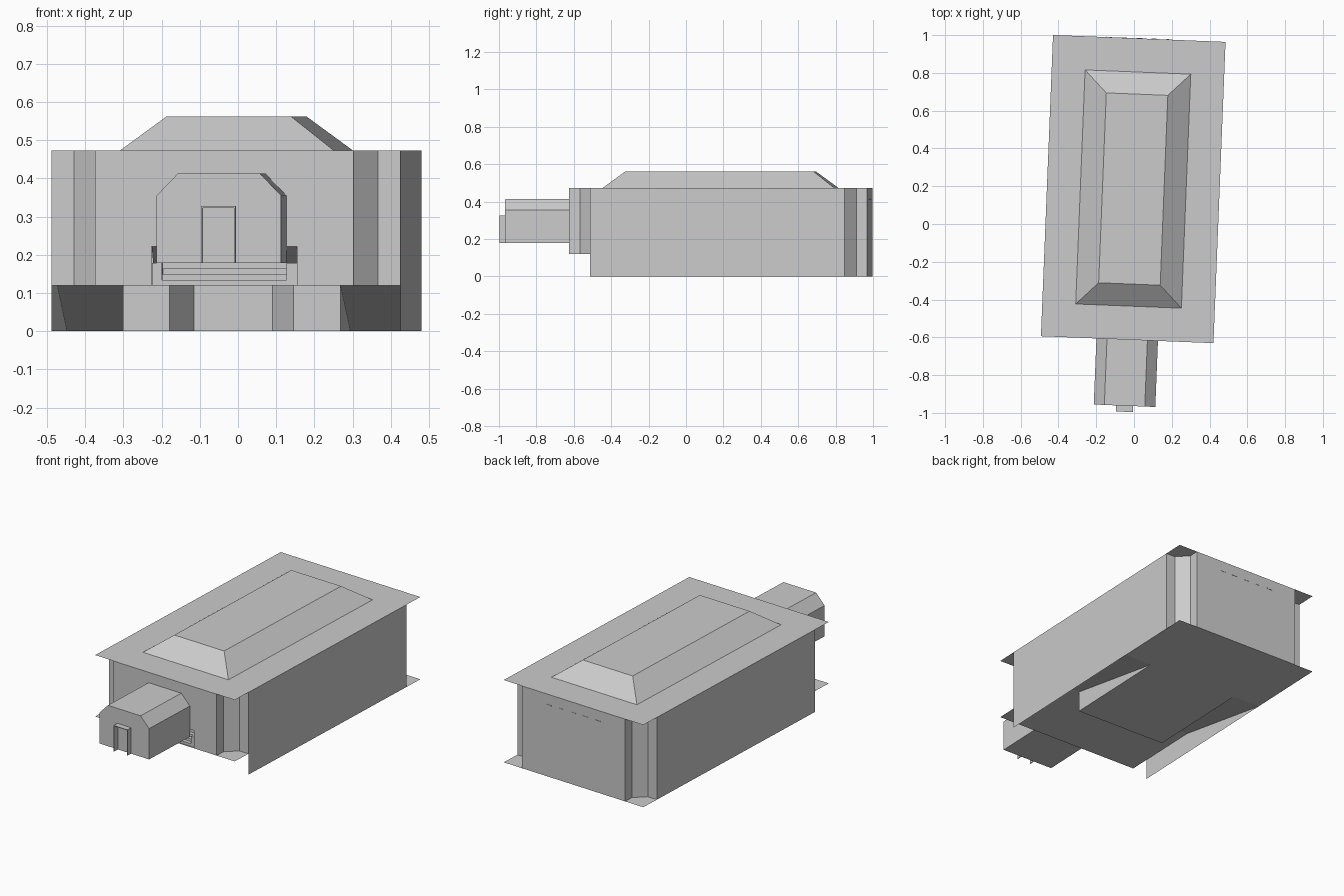
import bpy
import math
from mathutils import Matrix

cube = bpy.data.objects.get("Cube")
if cube:
    bpy.data.objects.remove(cube, do_unlink=True)

grey = bpy.data.materials.new("plain_grey")
grey.use_nodes = True
grey.diffuse_color = (0.6, 0.6, 0.6, 1)
grey.node_tree.nodes["Principled BSDF"].inputs["Base Color"].default_value = (0.6, 0.6, 0.6, 1)

# The whole building is turned slightly about its own centre
PLACE = Matrix.Translation((-0.004, 0.185, 0)) @ Matrix.Rotation(math.radians(-2.3), 4, "Z")

HW, HL = 0.457, 0.798        # half width and half length of the hall
TOP, DECK = 0.473, 0.12      # roof deck and raised front floor
BW, BL = 0.285, 0.32         # half size of the sunken block
AW, FRONT = 0.163, -1.148    # annex half width and front


def add(name, verts, faces):
    mesh = bpy.data.meshes.new(name)
    mesh.from_pydata(verts, [], faces)
    mesh.transform(PLACE)
    mesh.materials.append(grey)
    mesh.update()
    obj = bpy.data.objects.new(name, mesh)
    bpy.context.collection.objects.link(obj)
    return obj


def ribbon(name, path, z0, z1):
    """Vertical wall along a plan path, outside on the right of travel."""
    n = len(path)
    verts = [(x, y, z) for z in (z0, z1) for x, y in path]
    return add(name, verts, [(i, i + 1, n + i + 1, n + i) for i in range(n - 1)])


def rect(x, y0, y1, z):
    return [(-x, y0, z), (x, y0, z), (x, y1, z), (-x, y1, z)]


def loft(name, lower, upper):
    """Closed solid between two matching loops."""
    n = len(lower)
    sides = [(i, (i + 1) % n, n + (i + 1) % n, n + i) for i in range(n)]
    caps = [tuple(reversed(range(n))), tuple(range(n, 2 * n))]
    return add(name, lower + upper, sides + caps)


def box(name, x0, x1, y0, y1, z0, z1):
    loop = [(x0, y0), (x1, y0), (x1, y1), (x0, y1)]
    return loft(name, [(x, y, z0) for x, y in loop], [(x, y, z1) for x, y in loop])


# Roof deck and hipped skylight
add("roof_deck", rect(HW, -HL, HL, TOP), [(0, 1, 2, 3)])
loft("hipped_roof", rect(0.28, -0.62, 0.62, TOP), rect(0.163, -0.503, 0.503, 0.562))

# Notched corners, with the front ones standing on the raised floor
notch = [(0.338, HL), (0.338, 0.74), (0.398, 0.68), (HW, 0.68)]
for side, label in ((1, "left"), (-1, "right")):
    for end, where in ((-1, "front"), (1, "back")):
        path = [(side * x, end * y) for x, y in notch]
        if side * end > 0:
            path.reverse()
        ribbon(f"{where}_{label}_corner", path, DECK if end < 0 else 0, TOP)
    # Long side wall
    ribbon(f"{label}_wall", [(side * HW, -side * 0.68), (side * HW, side * 0.68)], 0, TOP)
    # Front wall beside the stair opening
    ends = sorted((side * 0.338, side * 0.19))
    ribbon(f"front_wall_{label}", [(x, -HL) for x in ends], DECK, TOP)
    # Sloped underside beside the sunken block
    a, b = sorted((side * BW, side * HW))
    add(f"{label}_ramp", [(a, -BL, DECK), (b, -BL, DECK), (b, BL, 0), (a, BL, 0)],
        [(3, 2, 1, 0)])
    tri = [(side * BW, -BL, 0), (side * BW, BL, 0), (side * BW, -BL, DECK)]
    add(f"{label}_block_side", tri, [(0, 1, 2) if side > 0 else (2, 1, 0)])
    # Low parapet beside the steps
    a, b = sorted((side * AW, side * 0.19))
    box(f"{label}_parapet", a, b, -HL + 0.01, -0.7, DECK, 0.178)
ribbon("back_wall", [(0.338, HL), (-0.338, HL)], 0, TOP)
ribbon("front_wall_lintel", [(-0.19, -HL), (0.19, -HL)], 0.222, TOP)

# Floors and sunken block front with a splayed recess
add("front_floor", rect(HW, -HL, -BL, DECK), [(3, 2, 1, 0)])
add("block_floor", rect(BW, -BL, BL, 0), [(3, 2, 1, 0)])
add("back_floor", rect(HW, BL, HL, 0), [(3, 2, 1, 0)])
half = [(-BW, -BL), (-0.162, -BL), (-0.103, -BL + 0.1)]
ribbon("block_front", half + [(-x, y) for x, y in reversed(half)], 0, DECK)

# Stair opening: sloping ceiling and four steps
add("stair_ceiling", [(-0.19, -HL, 0.222), (0.19, -HL, 0.222),
                      (0.19, -0.7, 0.178), (-0.19, -0.7, 0.178)], [(3, 2, 1, 0)])
for i in range(4):
    y = -HL + 0.01 + i * 0.022
    box(f"step_{i + 1}", -AW, AW, y, -0.7, DECK + i * 0.0145, DECK + (i + 1) * 0.0145)

# Annex with chamfered roof edges
profile = [(-AW, 0.178), (AW, 0.178), (AW, 0.355), (0.107, 0.413),
           (-0.107, 0.413), (-AW, 0.355)]
annex = loft("annex", [(x, -HL, z) for x, z in profile], [(x, FRONT, z) for x, z in profile])
annex.data.flip_normals() if annex.data.polygons[0].normal.z > 0 else None

# Porch hood around the door
for label, x in (("left", 0.041), ("right", -0.045)):
    box(f"porch_{label}_side", x, x + 0.004, -1.18, FRONT, 0.178, 0.327)
box("porch_top", -0.045, 0.045, -1.18, FRONT, 0.323, 0.327)

# Thin vent slits on the back wall
for i in range(5):
    x = -0.16 + i * 0.08
    box(f"vent_{i + 1}", x - 0.016, x + 0.016, HL, HL + 0.002, 0.411, 0.415)
